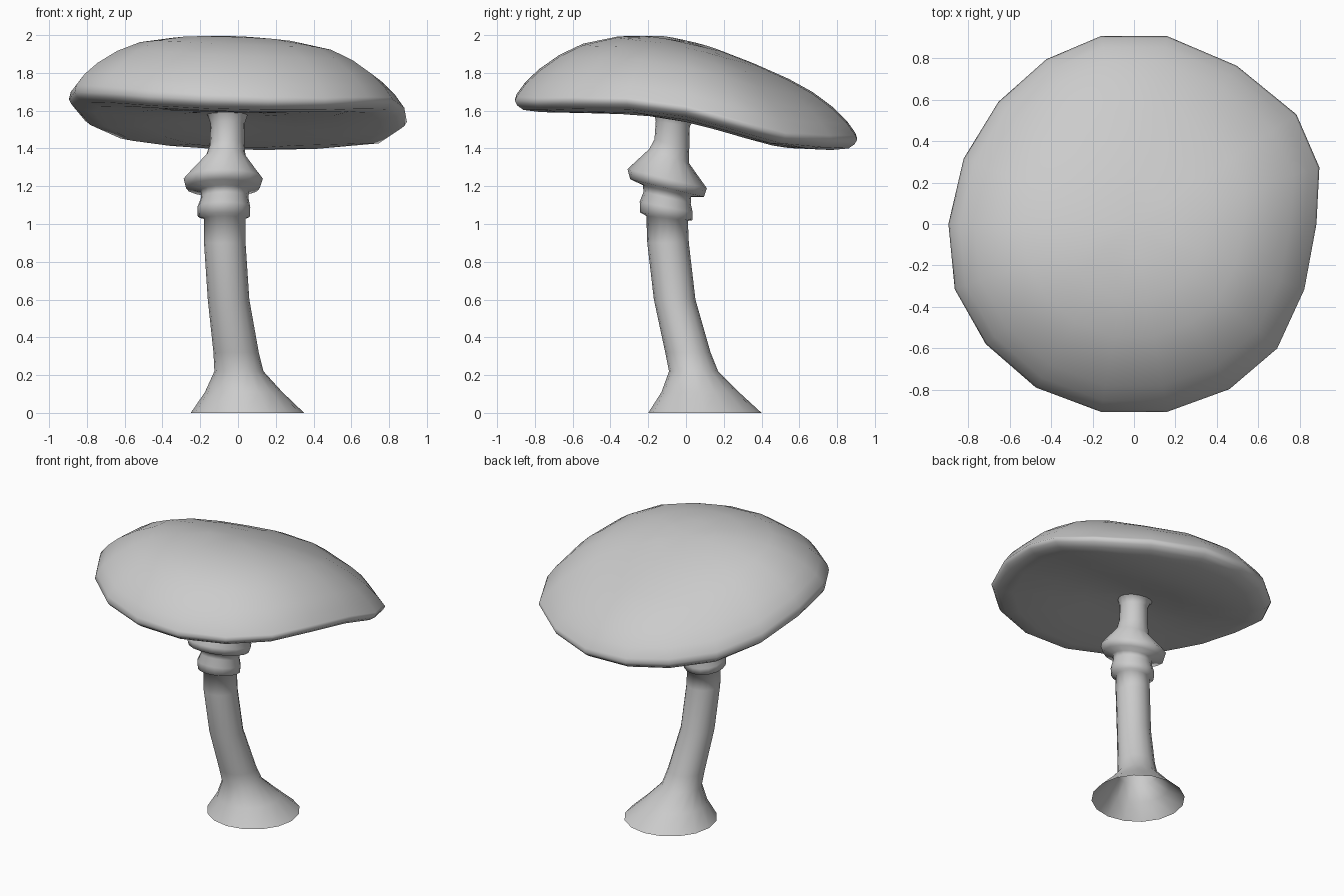
import bpy, bmesh
from math import sin, cos, tau


def lerp(table, t):
    """Piecewise linear lookup in a list of (t, value)."""
    if t <= table[0][0]:
        return table[0][1]
    for (a, va), (b, vb) in zip(table, table[1:]):
        if t <= b:
            return va + (vb - va) * (t - a) / (b - a)
    return table[-1][1]


def loft(name, rings, caps=()):
    """Skin equal-length rings of points; caps = (ring index, apex point)."""
    bm = bmesh.new()
    loops = [[bm.verts.new(p) for p in ring] for ring in rings]
    n = len(rings[0])
    for a, b in zip(loops, loops[1:]):
        for i in range(n):
            j = (i + 1) % n
            bm.faces.new((a[i], a[j], b[j], b[i]))
    for k, apex in caps:
        v = bm.verts.new(apex)
        for i in range(n):
            bm.faces.new((loops[k][i], loops[k][(i + 1) % n], v))
    bmesh.ops.recalc_face_normals(bm, faces=bm.faces)
    me = bpy.data.meshes.new(name)
    bm.to_mesh(me)
    bm.free()
    me.shade_smooth()
    ob = bpy.data.objects.new(name, me)
    bpy.context.collection.objects.link(ob)
    return ob


# Stem: centre x, centre y, z, radius, tilt of ring along y; foot left open
STEM = [
    (0.05, 0.10, 0.00, 0.30, 0), (0.03, 0.075, 0.11, 0.205, 0),
    (0.005, 0.04, 0.22, 0.13, 0), (-0.01, 0.01, 0.32, 0.12, 0),
    (-0.05, -0.06, 0.60, 0.11, 0), (-0.07, -0.095, 0.90, 0.11, 0),
    (-0.07, -0.10, 1.03, 0.11, -0.12),
    # lower collar
    (-0.075, -0.105, 1.04, 0.138, -0.15), (-0.075, -0.105, 1.09, 0.14, -0.2),
    (-0.07, -0.10, 1.14, 0.125, -0.24), (-0.07, -0.10, 1.175, 0.128, -0.24),
    # flared ring
    (-0.08, -0.10, 1.19, 0.195, -0.24), (-0.078, -0.10, 1.24, 0.21, -0.24),
    (-0.065, -0.09, 1.36, 0.105, -0.35), (-0.058, -0.075, 1.42, 0.092, -0.3),
    (-0.055, -0.07, 1.53, 0.09, -0.15), (-0.055, -0.065, 1.575, 0.105, -0.25),
    (-0.055, -0.06, 1.61, 0.15, -0.3),
]
N = 16
loft("stem", [[(cx + r * cos(tau * i / N), cy + r * sin(tau * i / N),
                z + tilt * r * sin(tau * i / N)) for i in range(N)]
              for cx, cy, z, r, tilt in STEM])

# Cap: dome profile (fraction of rim radius, height) laid over a bent base sheet
BEND = [(-0.9, 1.66), (-0.6, 1.68), (-0.35, 1.685), (-0.1, 1.665), (0.1, 1.62),
        (0.3, 1.56), (0.5, 1.50), (0.7, 1.475), (0.9, 1.455)]
RIM = [0.88, 0.935, 0.945, 0.91, 0.92, 0.92, 0.90, 0.88, 0.88,
       0.895, 0.92, 0.92, 0.92, 0.92, 0.92, 0.92, 0.915, 0.88]
TURN = [0, -3, -6, -3, 0, 0, -2, -2, -1, 0, 0, -1, -1, 0, 0, 0, -1, -1]
PROFILE = [(0.2, 0.322), (0.4, 0.305), (0.6, 0.27), (0.74, 0.215), (0.86, 0.145),
           (0.94, 0.08), (0.99, 0.02), (1.0, -0.005), (0.985, -0.03),
           (0.95, -0.055), (0.85, -0.073), (0.6, -0.09), (0.35, -0.09), (0.15, -0.08)]


def cap_point(i, f, h):
    a = tau * (20 * i + TURN[i]) / 360
    x, y = f * RIM[i] * cos(a), f * RIM[i] * sin(a)
    return x, y, lerp(BEND, y) + h - 0.04 * x * (1 if h > 0 else 0.6)


loft("cap", [[cap_point(i, f, h) for i in range(18)] for f, h in PROFILE],
     caps=[(0, (0, 0, 1.965)), (-1, (0, 0, 1.565))])
